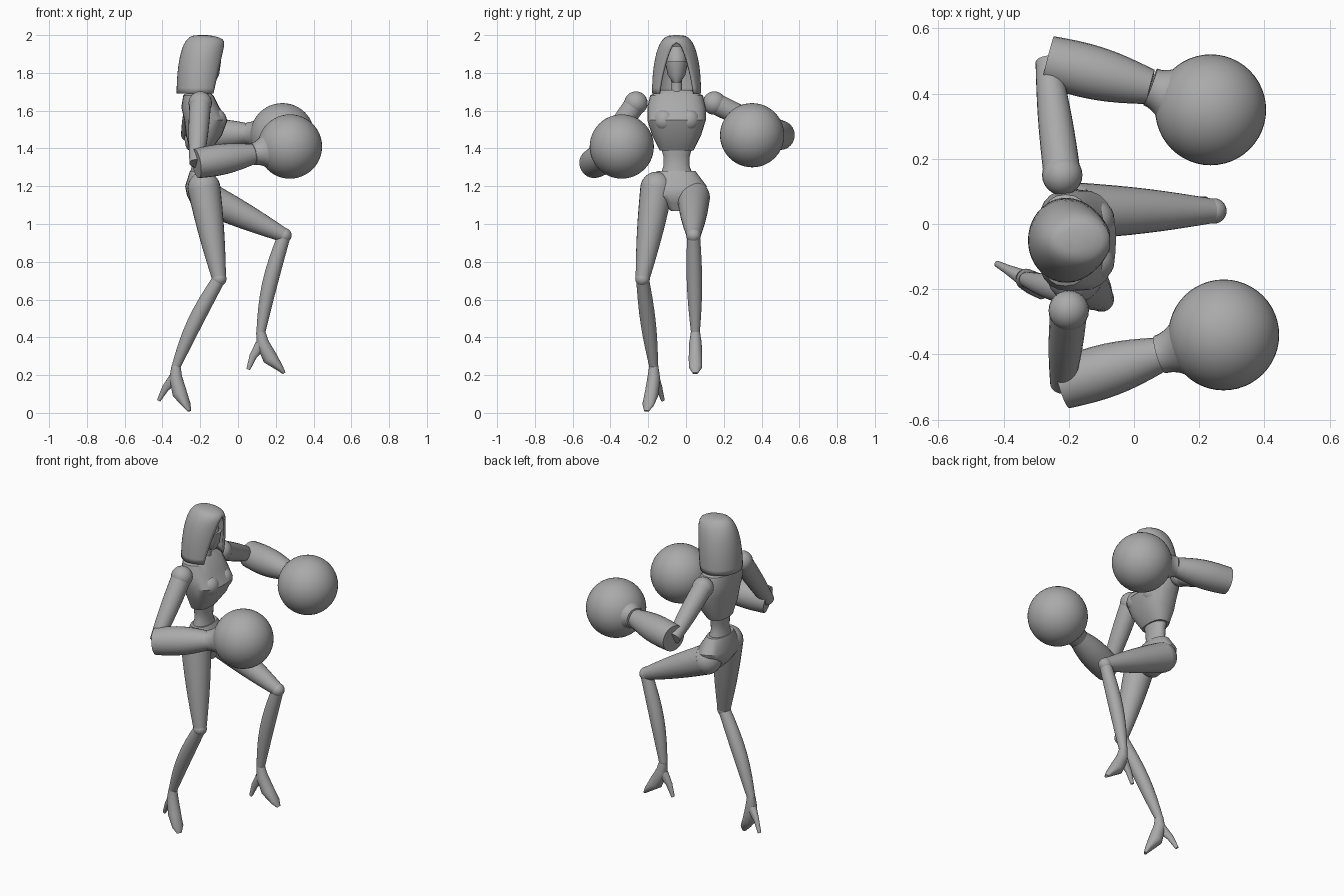
import bpy, bmesh, math
from mathutils import Vector, Matrix

cube = bpy.data.objects.get("Cube")
if cube:
    bpy.data.objects.remove(cube)

colour = (.4, .4, .4, 1)
grey = bpy.data.materials.new("plain_grey")
grey.use_nodes = True
grey.diffuse_color = colour
grey.node_tree.nodes["Principled BSDF"].inputs["Base Color"].default_value = colour

centre_y = -.05
forward, sideways, up = Vector((1, 0, 0)), Vector((0, 1, 0)), Vector((0, 0, 1))


def finish(name, bm, angle=40):
    """Turn the bmesh into a smooth shaded grey object."""
    bmesh.ops.recalc_face_normals(bm, faces=bm.faces)
    mesh = bpy.data.meshes.new(name)
    bm.to_mesh(mesh)
    bm.free()
    mesh.materials.append(grey)
    part = bpy.data.objects.new(name, mesh)
    bpy.context.collection.objects.link(part)
    bpy.ops.object.select_all(action='DESELECT')
    part.select_set(True)
    bpy.context.view_layer.objects.active = part
    bpy.ops.object.shade_smooth_by_angle(angle=math.radians(angle))
    return part


def bridge(bm, lower, upper):
    """Join two open rows of vertices with quads."""
    for i in range(len(lower) - 1):
        bm.faces.new((lower[i], lower[i + 1], upper[i + 1], upper[i]))


def loft(name, rings, ref, axis=None, power=1, angle=40, sides=24):
    """Skin elliptical rings given as (centre, radius along ref, radius across)."""
    bm = bmesh.new()
    centres = [Vector(ring[0]) for ring in rings]
    rows = []
    for i, (_, along, across) in enumerate(rings):
        after = centres[min(i + 1, len(rings) - 1)]
        before = centres[max(i - 1, 0)]
        tangent = axis or (after - before).normalized()
        u = (ref - ref.dot(tangent) * tangent).normalized()
        v = tangent.cross(u)
        row = []
        for k in range(sides):
            turn = math.tau * k / sides
            c, s = math.cos(turn), math.sin(turn)
            c = math.copysign(abs(c) ** power, c)
            s = math.copysign(abs(s) ** power, s)
            row.append(bm.verts.new(centres[i] + u * c * along + v * s * across))
        rows.append(row)
    for lower, upper in zip(rows, rows[1:]):
        bridge(bm, lower + lower[:1], upper + upper[:1])
    bm.faces.new(rows[0])
    bm.faces.new(rows[-1])
    return finish(name, bm, angle)


def stack(name, levels, power=1, angle=40):
    """Upright body part from levels of (height, x, half depth, half width)."""
    rings = [((x, centre_y, z), depth, width) for z, x, depth, width in levels]
    return loft(name, rings, forward, up, power, angle)


def limb(name, start, end, r_start, r_end, bulge=0, bow=0, ease=1, steps=8):
    """Tapered limb that swells and bows along a half sine wave."""
    start, end = Vector(start), Vector(end)
    rings = []
    for i in range(steps + 1):
        t = i / steps
        wave = math.sin(math.pi * t)
        radius = r_start + (r_end - r_start) * t ** ease + bulge * wave
        rings.append((start.lerp(end, t) + forward * bow * wave, radius, radius))
    return loft(name, rings, sideways if abs(end.z - start.z) > .1 else up)


def ball(name, centre, radius, segments=24):
    bm = bmesh.new()
    bmesh.ops.create_uvsphere(bm, u_segments=segments, v_segments=segments // 2,
                              radius=radius, matrix=Matrix.Translation(centre))
    return finish(name, bm, 60)


# Hood: a dome whose arcs wrap round the head and leave an arched opening in front
bm = bmesh.new()
previous = None
levels, arc = 16, 16
for i in range(levels + 1):
    turn = math.pi / 2 * i / levels
    height = math.sin(turn)
    round_off = abs(math.cos(turn)) ** .6
    width = .13 * round_off
    back = -.2 - .125 * round_off
    front = -.13 + .07 * height - .1 * height ** 24
    opening = .75 * max(0, 1 - height / .88) ** .4
    sweep = math.pi - math.asin(opening)
    reach = (front - back) / (1 - math.cos(sweep))
    row = []
    for k in range(-arc, arc + 1):
        a = sweep * k / arc
        row.append(bm.verts.new((back + reach * (1 - math.cos(a)),
                                 centre_y + width * math.sin(a),
                                 1.69 + .31 * height)))
    if previous:
        bridge(bm, previous, row)
    previous = row
bmesh.ops.remove_doubles(bm, verts=bm.verts, dist=.0005)
hood = finish("hood", bm, 50)
shell = hood.modifiers.new("thickness", 'SOLIDIFY')
shell.thickness = .014
shell.offset = -1

# Head, mask over the lower face, and neck
stack("head", [(1.75, -.16, .03, .02), (1.79, -.17, .06, .045), (1.84, -.17, .07, .058),
               (1.9, -.18, .065, .055), (1.94, -.19, .04, .03)])
stack("face_mask", [(1.75, -.15, .03, .02), (1.79, -.15, .05, .047), (1.86, -.16, .07, .06)])
stack("neck", [(1.66, -.2, .05, .05), (1.71, -.19, .035, .03), (1.79, -.18, .035, .03)])

# Torso
stack("chest", [(1.39, -.2, .055, .09), (1.47, -.18, .095, .13), (1.55, -.17, .115, .155),
                (1.62, -.2, .1, .155), (1.68, -.21, .08, .14), (1.71, -.21, .045, .08)],
      power=.8, angle=28)
for side, offset in (("left", .065), ("right", -.065)):
    ball("bust_plate_" + side, (-.12, centre_y + offset, 1.55), .06)
stack("waist", [(1.43, -.2, .055, .09), (1.36, -.2, .045, .07), (1.31, -.2, .043, .068),
                (1.25, -.2, .06, .09)])
stack("pelvis", [(1.28, -.2, .055, .1), (1.2, -.19, .09, .16), (1.15, -.18, .09, .15),
                 (1.11, -.18, .07, .08), (1.07, -.17, .04, .03)], power=.9)

# Arms: shoulder ball, upper arm, forearm, flared cuff and round glove
arms = {"left": ((-.22, .15, 1.64), (-.265, .5, 1.47), (.05, .42, 1.48), (.235, .35, 1.47)),
        "right": ((-.2, -.265, 1.64), (-.22, -.49, 1.32), (.08, -.4, 1.37), (.275, -.34, 1.41))}
for side, (shoulder, elbow, wrist, fist) in arms.items():
    ball("shoulder_" + side, shoulder, .062)
    limb("upper_arm_" + side, shoulder, elbow, .057, .037, bulge=.005)
    limb("forearm_" + side, elbow, wrist, .078, .054, bulge=.015)
    limb("glove_cuff_" + side, wrist, Vector(wrist).lerp(Vector(fist), .5), .06, .13, ease=2)
    ball("glove_" + side, fist, .17, segments=48)

# Legs: hip ball, thigh, knee and shin
legs = {"left": ((-.17, .04, 1.14), (.245, .04, .94), (.12, .05, .42)),
        "right": ((-.18, -.155, 1.19), (-.1, -.23, .71), (-.33, -.17, .24))}
for side, (hip, knee, ankle) in legs.items():
    ball("hip_" + side, hip, .087)
    limb("thigh_" + side, hip, knee, .087, .037, bulge=.006)
    ball("knee_" + side, knee, .039)
    limb("shin_" + side, knee, ankle, .034, .023, bulge=.012, bow=-.015)

# High-heeled feet: one shape of (forward, height, half width, half thickness), posed twice
foot = [(0, .01, .024, .024), (.01, -.05, .033, .034), (.05, -.13, .036, .04),
        (.1, -.18, .034, .02), (.125, -.21, .014, .008)]
heel = [(0, -.06, .025, .03), (-.04, -.12, .015, .02), (-.066, -.19, .01, .01)]
for side, yaw, pitch in (("left", 0, 0), ("right", -28, 11)):
    pose = (Matrix.Translation(legs[side][-1])
            @ Matrix.Rotation(math.radians(yaw), 4, 'Z')
            @ Matrix.Rotation(math.radians(pitch), 4, 'Y'))
    for label, shape in (("foot_", foot), ("heel_", heel)):
        rings = [((x, 0, z), wide, thick) for x, z, wide, thick in shape]
        loft(label + side, rings, sideways).data.transform(pose)
